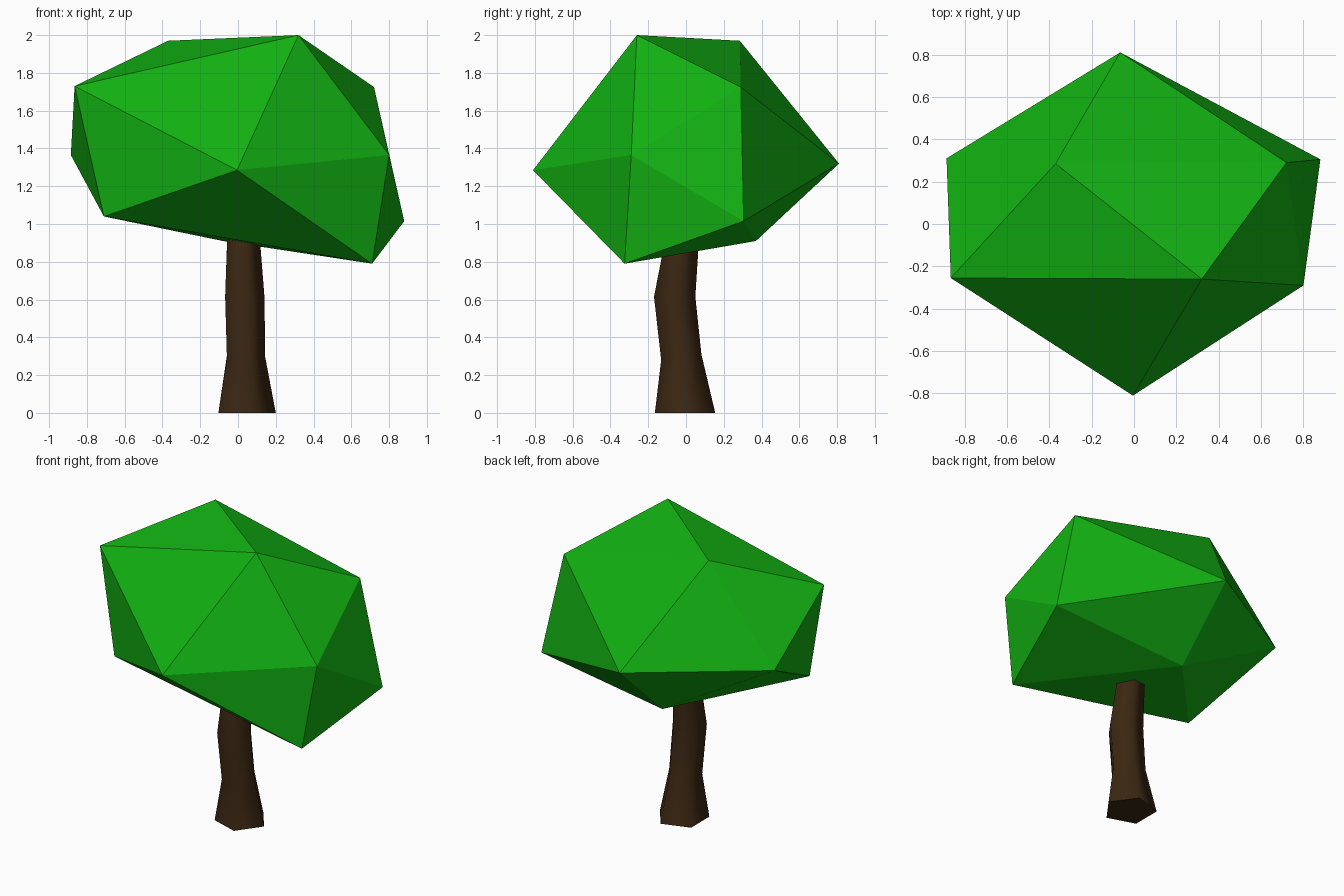
import bpy, bmesh, math
from mathutils import Vector

if "Cube" in bpy.data.objects:
    bpy.data.objects.remove(bpy.data.objects["Cube"])


def material(name, rgb):
    m = bpy.data.materials.new(name)
    m.diffuse_color = (*rgb, 1)
    m.use_nodes = True
    m.node_tree.nodes["Principled BSDF"].inputs["Base Color"].default_value = m.diffuse_color
    return m


def add_object(name, bm, mat):
    bmesh.ops.recalc_face_normals(bm, faces=bm.faces)
    me = bpy.data.meshes.new(name)
    bm.to_mesh(me)
    bm.free()
    me.materials.append(mat)
    ob = bpy.data.objects.new(name, me)
    bpy.context.collection.objects.link(ob)
    return ob


green = material("leaf green", (0.006, 0.44, 0.006))
brown = material("bark brown", (0.044, 0.02, 0.006))

# Crown: an uneven twenty-sided solid, wrapped around its corners
corners = [
    (0.32, -0.26, 2.00), (-0.37, 0.285, 1.97), (0.72, 0.29, 1.725),
    (-0.865, -0.255, 1.73), (-0.005, -0.81, 1.285), (0.80, -0.29, 1.365),
    (-0.065, 0.81, 1.32), (0.88, 0.305, 1.015), (-0.885, 0.31, 1.365),
    (-0.71, -0.32, 1.04), (0.71, -0.325, 0.79), (-0.08, 0.37, 0.91),
]
bm = bmesh.new()
for c in corners:
    bm.verts.new(c)
bmesh.ops.convex_hull(bm, input=bm.verts)
add_object("crown", bm, green)

# Trunk: bent five-sided tube; rings are (x, y, z, radius, tilt along y)
rings = [
    (0.032, -0.005, 0.0, 0.168, 0.0),
    (0.032, -0.025, 0.295, 0.112, 0.14),
    (0.025, -0.060, 0.615, 0.115, 0.0),
    (0.020, -0.020, 0.93, 0.095, 0.15),
]
bm = bmesh.new()
loops = []
for x, y, z, r, tilt in rings:
    loop = []
    for i in range(5):
        a = math.tau * i / 5
        dy = r * math.sin(a)
        loop.append(bm.verts.new((x + r * math.cos(a), y + dy, z + tilt * dy)))
    loops.append(loop)
for lo, hi in zip(loops, loops[1:]):
    for i in range(5):
        j = (i + 1) % 5
        bm.faces.new((lo[i], lo[j], hi[j], hi[i])).smooth = True
bm.faces.new(loops[0][::-1])
bm.faces.new(loops[-1])
# Hard edges around the end caps
for e in bm.edges:
    if any(len(f.verts) == 5 for f in e.link_faces):
        e.smooth = False
add_object("trunk", bm, brown)
